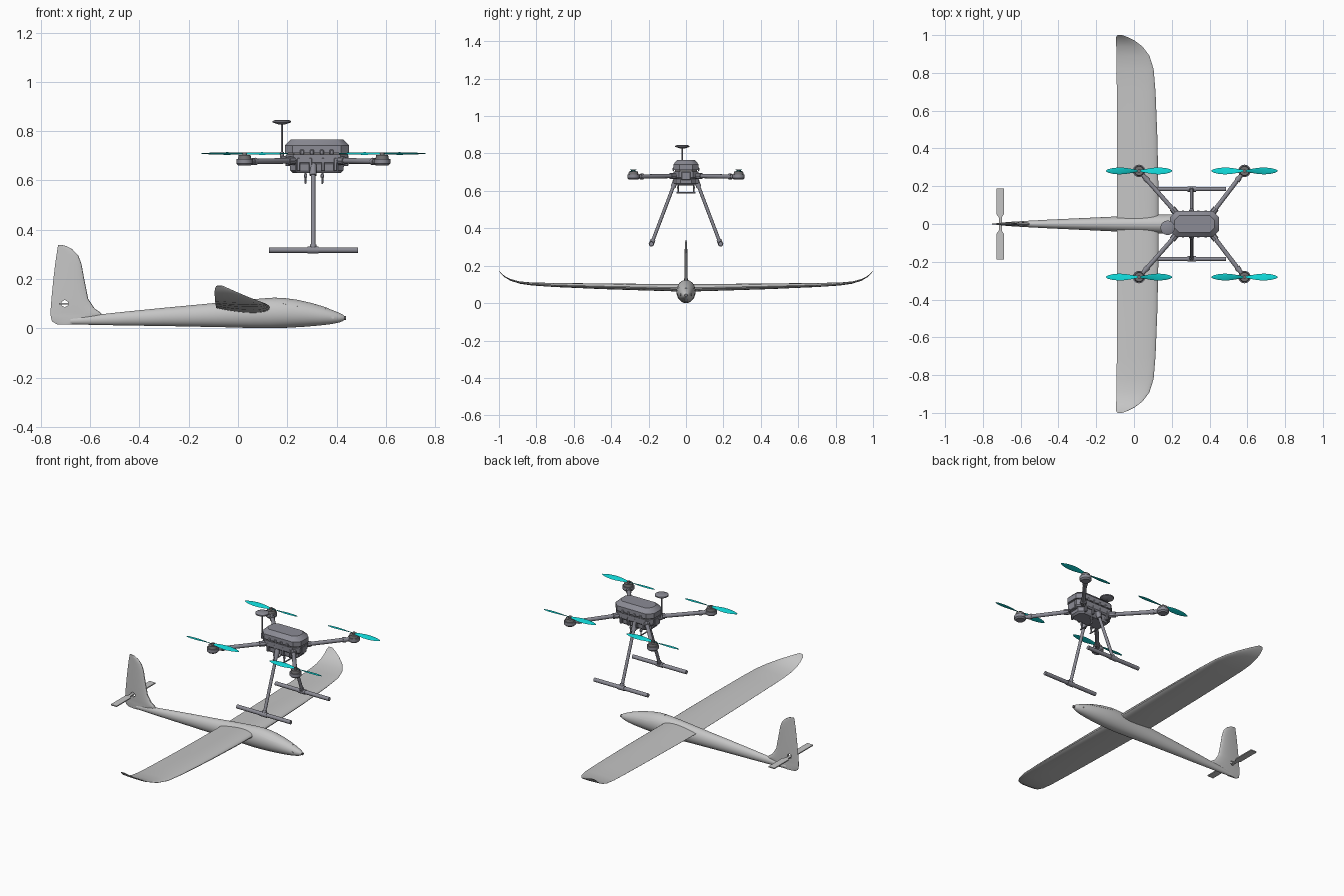
import bpy, bmesh, math
from mathutils import Vector, Matrix

if "Cube" in bpy.data.objects:
    bpy.data.objects.remove(bpy.data.objects["Cube"], do_unlink=True)


def material(name, rgb):
    m = bpy.data.materials.new(name)
    m.use_nodes = True
    m.diffuse_color = (*rgb, 1)
    m.node_tree.nodes["Principled BSDF"].inputs["Base Color"].default_value = (*rgb, 1)
    return m


LIGHT = material("light grey", (0.56, 0.56, 0.56))
GREY = material("slate grey", (0.26, 0.26, 0.30))
DARK = material("dark grey", (0.17, 0.165, 0.17))
TEAL = material("teal", (0.005, 0.66, 0.66))
made = []


def finish(name, bm, mat):
    bmesh.ops.recalc_face_normals(bm, faces=bm.faces)
    me = bpy.data.meshes.new(name)
    bm.to_mesh(me)
    bm.free()
    me.materials.append(mat)
    ob = bpy.data.objects.new(name, me)
    bpy.context.collection.objects.link(ob)
    made.append(ob)
    return ob


def loft_into(bm, rings):
    rows = [[bm.verts.new(p) for p in r] for r in rings]
    for a, b in zip(rows, rows[1:]):
        for i in range(len(a)):
            j = (i + 1) % len(a)
            bm.faces.new((a[i], a[j], b[j], b[i]))
    bm.faces.new(rows[0])
    bm.faces.new(rows[-1])


def loft(name, rings, mat):
    bm = bmesh.new()
    loft_into(bm, rings)
    return finish(name, bm, mat)


def rod(name, p, q, r, mat=GREY, r2=None, segs=16):
    p, q = Vector(p), Vector(q)
    d = q - p
    bm = bmesh.new()
    mx = Matrix.Translation((p + q) / 2) @ d.to_track_quat('Z', 'Y').to_matrix().to_4x4()
    bmesh.ops.create_cone(bm, cap_ends=True, segments=segs, radius1=r,
                          radius2=r if r2 is None else r2, depth=d.length, matrix=mx)
    return finish(name, bm, mat)


def box(name, c, size, mat=GREY, bevel=0.003):
    bm = bmesh.new()
    bmesh.ops.create_cube(bm, size=1, matrix=Matrix.Translation(c) @ Matrix.Diagonal((*size, 1)))
    bmesh.ops.bevel(bm, geom=bm.edges[:], offset=bevel, segments=1, affect='EDGES')
    return finish(name, bm, mat)


def foil(le, te, t, n=14):
    """Closed airfoil outline as (chord position, thickness offset)."""
    c = le - te
    us = [(1 - math.cos(math.pi * i / n)) / 2 for i in range(n + 1)]
    h = [max(0.03, 2 * (1.485 * u**.5 - .63 * u - 1.758 * u**2 + 1.4215 * u**3 - .5075 * u**4)) * t / 2
         for u in us]
    top = [(le - c * u, y) for u, y in zip(us, h)]
    low = [(le - c * u, -y) for u, y in zip(us, h)]
    return top + low[:0:-1]


# Glider fuselage: x, bottom, top, half width
BODY = [(-.68, .016, .043, .010), (-.6, .014, .052, .015), (-.45, .011, .068, .023),
        (-.3, .009, .083, .030), (-.15, .006, .097, .037), (-.05, .004, .107, .042),
        (.05, .001, .117, .047), (.13, .0, .123, .051), (.2, .002, .121, .051),
        (.27, .006, .109, .046), (.33, .011, .092, .038), (.38, .017, .075, .029),
        (.41, .023, .063, .020), (.425, .029, .055, .014), (.434, .036, .048, .006)]


def section(x):
    for a, b in zip(BODY, BODY[1:]):
        if x <= b[0]:
            f = (x - a[0]) / (b[0] - a[0])
            return [p + (q - p) * f for p, q in zip(a, b)]


def body_ring(x, grow, a0, a1, n):
    _, lo, hi, w = section(x)
    return [(x, (w + grow) * math.cos(a0 + (a1 - a0) * i / n),
             (lo + hi) / 2 + ((hi - lo) / 2 + grow) * math.sin(a0 + (a1 - a0) * i / n))
            for i in range(n)]


loft("fuselage", [body_ring(s[0], 0, 0, 2 * math.pi, 32) for s in BODY], LIGHT)

# Canopy shell standing slightly proud of the nose
CANOPY = [(.14, 12), (.15, 32), (.165, 48), (.185, 60), (.24, 66), (.3, 62), (.34, 48), (.37, 20)]
loft("canopy", [body_ring(x, .0015, math.radians(90 - a), math.radians(90 + a), 16)
                for x, a in CANOPY], LIGHT)
rod("nose_camera", (.425, 0, .041), (.438, 0, .041), .008, DARK)
for s in (-1, 1):
    rod("nose_port", (.385, s * .018, .045), (.385, s * .029, .045), .006, LIGHT)

# Wing: y, leading edge, trailing edge, height, thickness
WING = [(0, .13, -.09, .082, .042), (.2, .129, -.09, .085, .036), (.45, .124, -.09, .090, .030),
        (.7, .114, -.091, .097, .022), (.82, .104, -.092, .102, .016), (.89, .082, -.093, .110, .012),
        (.94, .045, -.094, .125, .009), (.97, .005, -.095, .142, .007),
        (.99, -.035, -.094, .160, .005), (1.0, -.062, -.088, .172, .003)]
full = [(-w[0], *w[1:]) for w in WING[:0:-1]] + WING
loft("wing", [[(x, y, z + h) for x, h in foil(le, te, t)] for y, le, te, z, t in full], LIGHT)

# Fin: height, leading edge, trailing edge, thickness
FIN = [(.016, -.67, -.735, .012), (.028, -.62, -.755, .018), (.05, -.545, -.76, .020),
       (.065, -.56, -.76, .020), (.08, -.582, -.76, .020), (.12, -.608, -.757, .019),
       (.2, -.624, -.749, .017), (.26, -.635, -.742, .015), (.295, -.648, -.737, .013),
       (.32, -.672, -.733, .010), (.333, -.695, -.731, .007), (.338, -.715, -.729, .004)]
fin = loft("fin", [[(x, h, z) for x, h in foil(le, te, t)] for z, le, te, t in FIN], LIGHT)

# Opening in the fin for the tailplane joint
cutter = rod("fin_cutter", (-.703, -.05, .1), (-.703, .05, .1), .015, LIGHT, segs=6)
cutter.hide_render = True
cutter.hide_viewport = True
made.remove(cutter)
cut = fin.modifiers.new("opening", 'BOOLEAN')
cut.object = cutter
cut.operation = 'DIFFERENCE'

# Tailplane, a thin plate narrowing to a spar at the middle
half = [(-.70, .0), (-.70, .035), (-.687, .055), (-.687, .187),
        (-.727, .187), (-.727, .05), (-.716, .035), (-.716, .0)]
for s, side in ((-1, "right"), (1, "left")):
    loft(side + "_tailplane", [[(x, s * y, z) for x, y in half] for z in (.097, .103)], LIGHT)

# Drone body: stacked chamfered rectangles (height, half length, half width, chamfer)
CX = .32


def tier(name, levels, mat=GREY):
    loft(name, [[(CX + x, y, z) for x, y in
                 ((a, b - c), (a - c, b), (c - a, b), (-a, b - c),
                  (-a, c - b), (c - a, -b), (a - c, -b), (a, c - b))] for z, a, b, c in levels], mat)


tier("drone_lid", [(.712, .130, .068, .032), (.742, .130, .068, .032), (.766, .106, .046, .026)])
tier("drone_seam", [(.703, .120, .060, .028), (.714, .120, .060, .028)], DARK)
tier("drone_hull", [(.664, .116, .060, .026), (.672, .124, .066, .030), (.705, .126, .067, .030)])
tier("drone_belly", [(.630, .098, .044, .02), (.640, .108, .052, .022), (.666, .110, .054, .024)])

# Side ribs and end latches on the hull
for s in (-1, 1):
    for x in (-.075, -.025, .025, .075):
        box("side_rib", (CX + x, s * .056, .665), (.014, .022, .055))
        box("lid_latch", (CX + x * .8, s * .067, .715), (.016, .008, .02))
    box("end_block", (CX + s * .112, 0, .68), (.032, .05, .045))

# Arms, motors and propellers
BLADE = [(.008, .012, 28), (.035, .022, 24), (.07, .034, 18), (.105, .038, 14),
         (.14, .031, 11), (.163, .019, 9), (.175, .006, 8)]


def propeller(name, centre, hand):
    bm = bmesh.new()
    for turn in (0, math.pi):
        rot = Matrix.Translation(centre) @ Matrix.Rotation(turn, 4, 'Z')
        rings = []
        for r, c, pitch in BLADE:
            tilt = Matrix.Rotation(math.radians(hand * pitch), 4, 'X')
            rings.append([rot @ (Vector((r, 0, 0)) + tilt @ Vector(
                (0, c / 2 * math.cos(k * math.pi / 5), .0016 * math.sin(k * math.pi / 5))))
                for k in range(10)])
        loft_into(bm, rings)
    finish(name, bm, TEAL)


for sx, mx, end in ((-1, .027, "rear"), (1, .585, "front")):
    for sy, side in ((-1, "right"), (1, "left")):
        n = end + "_" + side
        m = Vector((mx, sy * .281, 0))
        root = Vector((CX + sx * .085, sy * .045, .680))
        tip = m + Vector((0, 0, .676))
        rod(n + "_arm", root, tip, .0115)
        rod(n + "_arm_clamp", root, root.lerp(tip, .16), .017, segs=8)
        rod(n + "_arm_collar", root.lerp(tip, .78), root.lerp(tip, .84), .015)
        rod(n + "_motor_cup", m + Vector((0, 0, .660)), m + Vector((0, 0, .668)), .025, GREY, .033, 24)
        rod(n + "_motor_mount", m + Vector((0, 0, .668)), m + Vector((0, 0, .687)), .033, GREY, segs=24)
        rod(n + "_motor_bell", m + Vector((0, 0, .687)), m + Vector((0, 0, .703)), .027, DARK, .024, 24)
        rod(n + "_prop_hub", m + Vector((0, 0, .703)), m + Vector((0, 0, .714)), .009, DARK)
        propeller(n + "_propeller", m + Vector((0, 0, .709)), sx * sy)

# Landing gear
LX = .305
for s, side in ((-1, "right"), (1, "left")):
    hip, foot = Vector((LX, s * .050, .670)), Vector((LX, s * .184, .317))
    rod(side + "_leg", hip, foot, .009)
    rod(side + "_leg_socket", hip, hip.lerp(foot, .14), .014)
    rod(side + "_leg_tee", foot, foot.lerp(hip, .06), .013)
    rod(side + "_skid", (.125, s * .185, .317), (.487, s * .185, .317), .0115)
    rod(side + "_skid_sleeve", (LX - .022, s * .185, .317), (LX + .022, s * .185, .317), .0145)

# Payload rails under the belly
for x in (.274, .342):
    rod("payload_rail", (x, -.052, .589), (x, .052, .589), .004, segs=8)
    for s in (-1, 1):
        rod("payload_post", (x, s * .042, .589), (x, s * .042, .645), .004, segs=8)
        box("payload_clip", (x, s * .042, .618), (.014, .010, .014), GREY, .002)

# Antenna mast with disc
box("mast_bracket", (.192, -.02, .692), (.036, .022, .012))
rod("mast", (.178, -.02, .688), (.178, -.02, .835), .004)
rod("mast_foot", (.178, -.02, .690), (.178, -.02, .715), .008)
rod("antenna_cone", (.178, -.02, .826), (.178, -.02, .834), .010, GREY, .034, 28)
rod("antenna_disc", (.178, -.02, .834), (.178, -.02, .841), .038, GREY, segs=28)
rod("antenna_cap", (.178, -.02, .841), (.178, -.02, .846), .037, GREY, .026, 28)

# Smooth shading with sharp creases
bpy.ops.object.select_all(action='DESELECT')
for ob in made:
    ob.select_set(True)
bpy.context.view_layer.objects.active = made[0]
bpy.ops.object.shade_smooth_by_angle(angle=math.radians(32))
